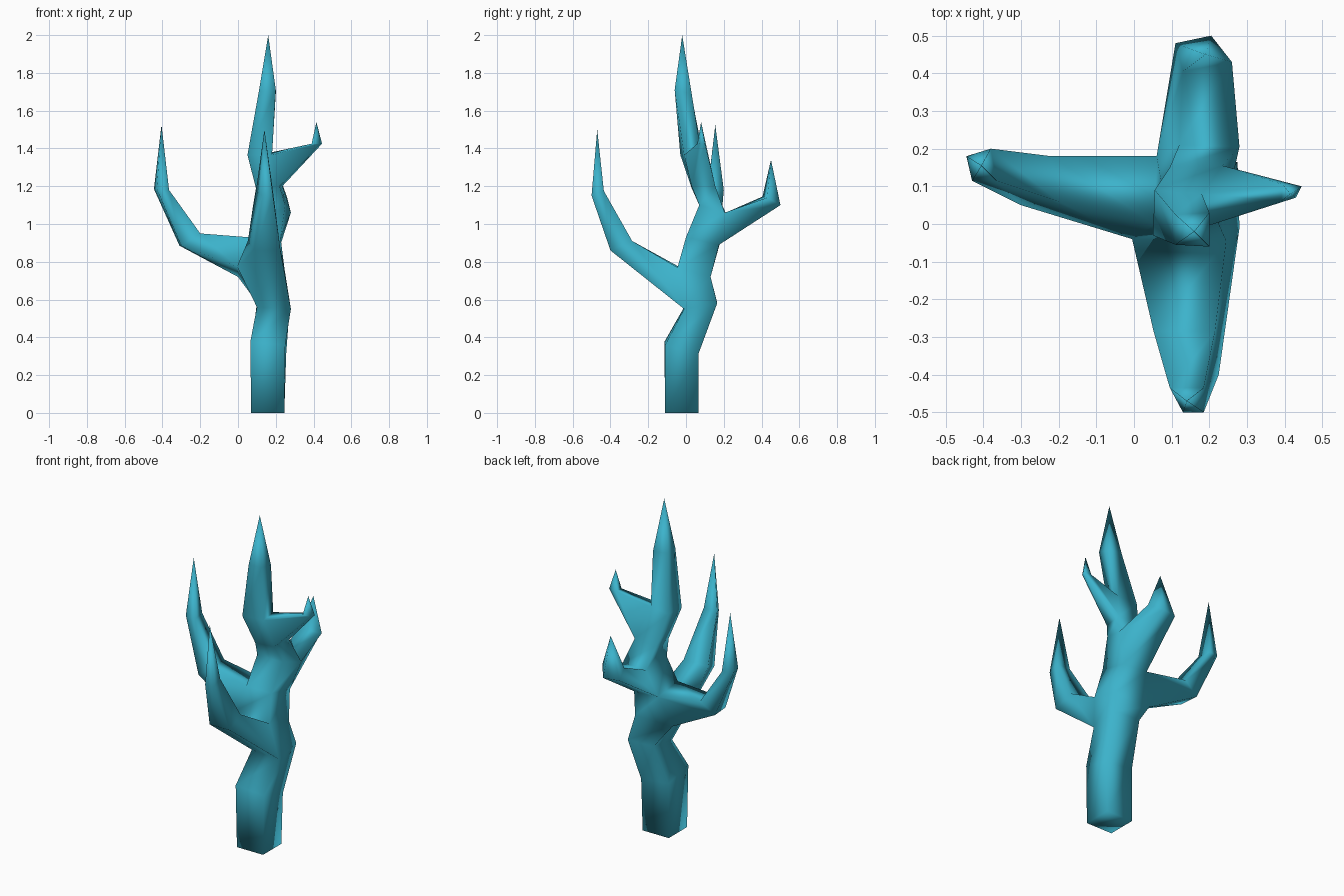
import bpy, bmesh

bm = bmesh.new()


def ring(points):
    return [bm.verts.new(p) for p in points]


def loft(a, b):
    """Join two four-cornered rings; returns the four side faces."""
    return [bm.faces.new((a[i], a[(i + 1) % 4], b[(i + 1) % 4], b[i])) for i in range(4)]


def point_off(a, tip):
    t = bm.verts.new(tip)
    for i in range(4):
        bm.faces.new((a[i], a[(i + 1) % 4], t))


def grow(level, side, rings, tip):
    """Replace one trunk side face with a branch that ends in a spike.
    Ring order: lower a, lower b, upper b, upper a."""
    lo, hi, j = trunk[level], trunk[level + 1], (side + 1) % 4
    bm.faces.remove(sides[level][side])
    last = [lo[side], lo[j], hi[j], hi[side]]
    for pts in rings:
        new = ring(pts)
        loft(last, new)
        last = new
    point_off(last, tip)


# Trunk rings: front-left, front-right, back-right, back-left
trunk = [ring(r) for r in (
    [(.07, -.11, 0), (.245, -.11, 0), (.245, .065, 0), (.07, .065, 0)],
    [(.065, -.115, .375), (.25, -.11, .36), (.255, .065, .31), (.07, .065, .33)],
    [(.10, -.01, .56), (.28, -.01, .55), (.275, .165, .58), (.10, .165, .585)],
    [(-.005, -.04, .775), (.245, -.045, .77), (.25, .13, .72), (0, .13, .72)],
    [(.055, 0, .93), (.225, 0, .93), (.225, .175, .89), (.06, .18, .90)],
    [(.08, .07, 1.10), (.25, .07, 1.10), (.28, .205, 1.06), (.12, .21, 1.06)],
    [(.095, .03, 1.19), (.22, .03, 1.2), (.235, .155, 1.2), (.095, .15, 1.19)],
    [(.05, -.03, 1.365), (.18, -.01, 1.365), (.18, .08, 1.38), (.055, .09, 1.37)],
    [(.11, -.055, 1.70), (.20, -.06, 1.71), (.20, .03, 1.69), (.11, .025, 1.70)],
)]
bm.faces.new(reversed(trunk[0]))
sides = [loft(a, b) for a, b in zip(trunk, trunk[1:])]
point_off(trunk[-1], (.16, -.02, 2.0))

# Front branch
grow(2, 0, [
    [(.09, -.40, .86), (.225, -.40, .86), (.215, -.285, .91), (.052, -.285, .91)],
    [(.13, -.50, 1.15), (.185, -.50, 1.15), (.185, -.435, 1.175), (.095, -.435, 1.175)],
], (.14, -.47, 1.5))

# Left branch
grow(3, 3, [
    [(-.31, .165, .885), (-.30, .05, .885), (-.20, .06, .95), (-.22, .18, .95)],
    [(-.445, .18, 1.185), (-.43, .115, 1.185), (-.365, .115, 1.18), (-.38, .20, 1.18)],
], (-.405, .155, 1.525))

# Back branch
grow(4, 2, [
    [(.205, .50, 1.10), (.11, .48, 1.10), (.13, .405, 1.145), (.26, .43, 1.14)],
], (.19, .45, 1.34))

# Right branch
grow(6, 1, [
    [(.43, .07, 1.425), (.445, .10, 1.425), (.395, .105, 1.425), (.39, .06, 1.425)],
], (.415, .08, 1.54))

bmesh.ops.recalc_face_normals(bm, faces=bm.faces)
for f in bm.faces:
    f.smooth = True

mesh = bpy.data.meshes.new("branching_coral")
bm.to_mesh(mesh)
bm.free()
teal = bpy.data.materials.new("teal")
teal.diffuse_color = (.045, .45, .60, 1)
mesh.materials.append(teal)
bpy.context.collection.objects.link(bpy.data.objects.new("branching_coral", mesh))
